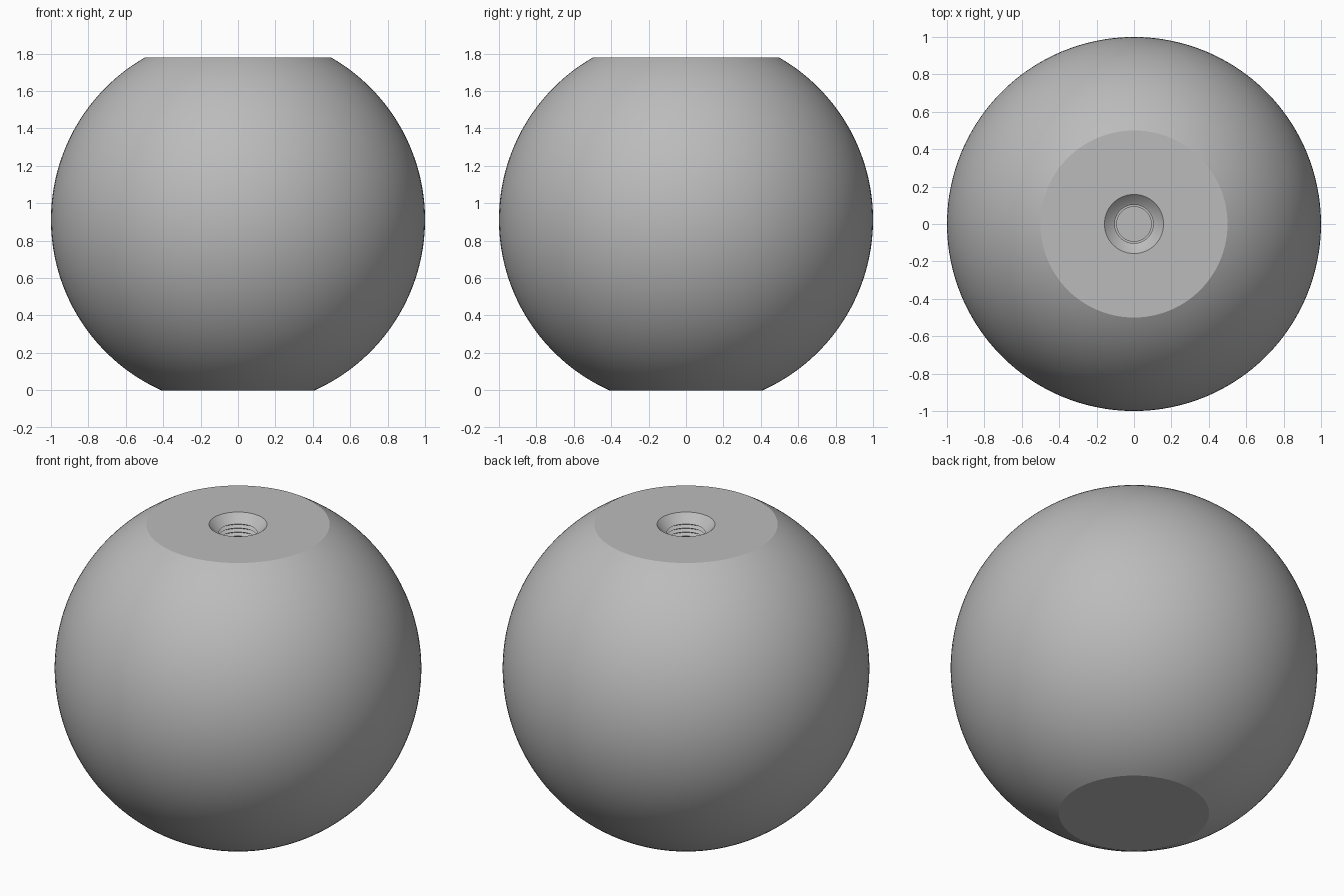
import bpy
from math import sin, cos, tau, radians, asin

if "Cube" in bpy.data.objects:
    bpy.data.objects.remove(bpy.data.objects["Cube"])

CENTRE, TOP, SIDES = 0.912, 1.778, 128
HOLE_DEPTH, PITCH = 0.5, 0.024

grey = bpy.data.materials.new("plain grey")
grey.use_nodes = True
colour = (0.5, 0.5, 0.5, 1)
grey.diffuse_color = colour
grey.node_tree.nodes["Principled BSDF"].inputs["Base Color"].default_value = colour


def lathe(name, profile, sides):
    """Revolve (radius, height) points about z; end points are capped."""
    verts = [(r * cos(tau * i / sides), r * sin(tau * i / sides), z)
             for r, z in profile for i in range(sides)]
    faces = []
    for k in range(len(profile) - 1):
        for i in range(sides):
            j = (i + 1) % sides
            a, b = k * sides, (k + 1) * sides
            faces.append((a + i, a + j, b + j, b + i))
    last = (len(profile) - 1) * sides
    faces.append(tuple(reversed(range(sides))))
    faces.append(tuple(range(last, last + sides)))
    mesh = bpy.data.meshes.new(name)
    mesh.from_pydata(verts, [], faces)
    mesh.materials.append(grey)
    obj = bpy.data.objects.new(name, mesh)
    bpy.context.collection.objects.link(obj)
    bpy.ops.object.select_all(action="DESELECT")
    obj.select_set(True)
    bpy.context.view_layer.objects.active = obj
    bpy.ops.object.shade_smooth_by_angle(angle=radians(15))
    return obj


# Ball outline, from the flat foot to the flat top
low, high, steps = asin(-CENTRE), asin(TOP - CENTRE), 64
profile = []
for k in range(steps + 1):
    t = low + (high - low) * k / steps
    profile.append((cos(t), CENTRE + sin(t)))

# Countersunk mouth, then the threaded wall down to the hole floor
profile += [(0.158, TOP), (0.123, TOP - 0.035)]
z = TOP - 0.035
while z > TOP - HOLE_DEPTH:
    profile += [(0.103, z - PITCH / 2), (0.123, z - PITCH)]
    z -= PITCH
profile += [(0.092, z), (0.092, z - 0.03)]

lathe("ball_knob", profile, SIDES)
